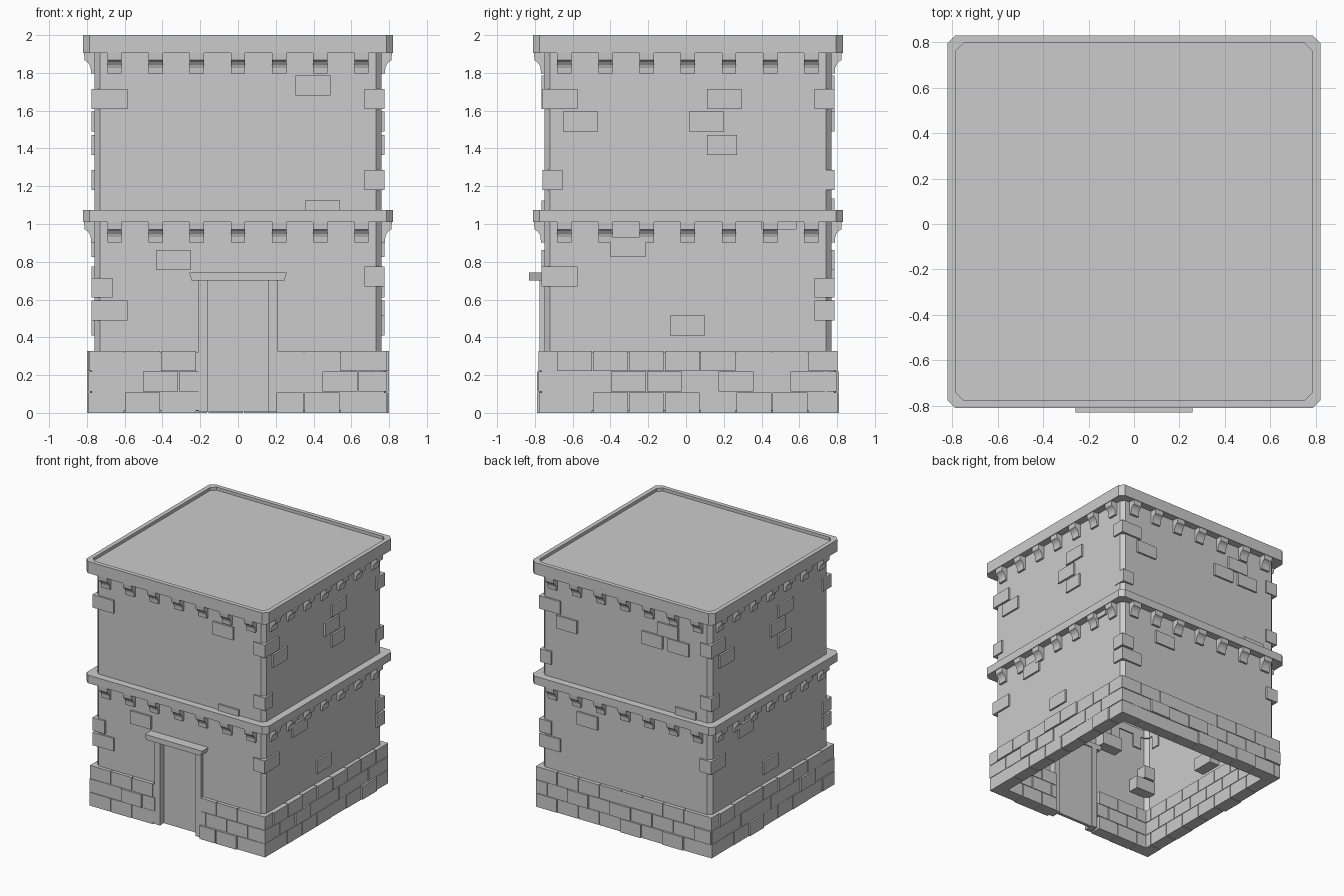
import bpy, bmesh, math, random
from mathutils import Matrix

if "Cube" in bpy.data.objects:
    bpy.data.objects.remove(bpy.data.objects["Cube"])

random.seed(4)
CY = 0.01                                   # tower axis sits slightly behind the origin


def finish(name, bm):
    bmesh.ops.recalc_face_normals(bm, faces=bm.faces)
    me = bpy.data.meshes.new(name)
    bm.to_mesh(me)
    bm.free()
    ob = bpy.data.objects.new(name, me)
    bpy.context.collection.objects.link(ob)
    return ob


def side(k):
    """Face frame: x along the wall, -y outward; k = front, right, back, left."""
    return Matrix.Translation((0, CY, 0)) @ Matrix.Rotation(k * math.pi / 2, 4, 'Z')


def box(bm, m, u0, u1, out0, out1, z0, z1):
    """Box given in a wall frame."""
    s = Matrix.Diagonal((u1 - u0, out1 - out0, z1 - z0, 1))
    t = Matrix.Translation(((u0 + u1) / 2, -(out0 + out1) / 2, (z0 + z1) / 2))
    bmesh.ops.create_cube(bm, size=1, matrix=m @ t @ s)


def prism(bm, m, pts, a, b, axis):
    """Extrude a profile: axis 'u' takes (out, z) points, axis 'out' takes (u, z)."""
    def vert(p, d):
        co = (d, -p[0], p[1]) if axis == 'u' else (p[0], -d, p[1])
        return bm.verts.new(m @ Matrix.Translation(co).to_translation())
    lo, hi = [vert(p, a) for p in pts], [vert(p, b) for p in pts]
    bm.faces.new(lo)
    bm.faces.new(hi[::-1])
    n = len(pts)
    for i in range(n):
        bm.faces.new((lo[i], hi[i], hi[(i + 1) % n], lo[(i + 1) % n]))


def shell(name, rows, gap=0.16, open_rows=(), loop=False, cap=False):
    """Skin chamfered square rings (radius, chamfer, z), with an optional door gap."""
    bm = bmesh.new()
    rings = []
    for r, c, z in rows:
        e = r - c
        pts = [(gap, -r), (e, -r), (r, -e), (r, e), (e, r),
               (-e, r), (-r, e), (-r, -e), (-e, -r), (-gap, -r)]
        rings.append([bm.verts.new((x, y + CY, z)) for x, y in pts])
    for i in range(len(rings) if loop else len(rings) - 1):
        a, b = rings[i], rings[(i + 1) % len(rings)]
        for j in range(10):
            if j == 9 and i in open_rows:
                continue
            k = (j + 1) % 10
            bm.faces.new((a[j], a[k], b[k], b[j]))
    if cap:
        bm.faces.new(rings[-1])
    return finish(name, bm)


# Hollow wall, open underneath, with the doorway gap
shell("tower_wall", [(0.76, 0.03, 0.01), (0.76, 0.03, 0.70), (0.76, 0.03, 1.95)], open_rows=(0,))

# Backing of the brick plinth
shell("plinth_backing", [(0.74, 0.01, 0.012), (0.783, 0.01, 0.012), (0.783, 0.01, 0.322),
                         (0.755, 0.01, 0.322)], gap=0.19, open_rows=(0, 1, 2))

# Middle ledge and roof slab with its low rim
shell("middle_ledge", [(0.75, 0.03, 1.01), (0.82, 0.035, 1.01), (0.82, 0.035, 1.075),
                       (0.75, 0.03, 1.075)], loop=True)
shell("roof_slab", [(0.75, 0.03, 1.905), (0.82, 0.035, 1.905), (0.82, 0.035, 2.0),
                    (0.785, 0.035, 2.0), (0.785, 0.035, 1.975)], cap=True)

# Curved corbels below both ledges
for name, top in (("middle_corbels", 1.012), ("roof_corbels", 1.907)):
    bm = bmesh.new()
    prof = [(0.75, top), (0.815, top), (0.812, top - 0.04), (0.797, top - 0.05),
            (0.786, top - 0.064), (0.78, top - 0.08), (0.778, top - 0.11), (0.75, top - 0.11)]
    for k in range(4):
        for i in range(-3, 4):
            u = i * 0.218
            prism(bm, side(k), prof, u - 0.038, u + 0.038, 'u')
    finish(name, bm)

# Plinth bricks in three staggered courses, deep enough to show inside
bm = bmesh.new()
LIM = 0.788
for k in range(4):
    for row in range(3):
        start = -0.79 - (0.095 if (row + (k % 2)) % 2 else 0)
        for i in range(10):
            u0, u1 = start + i * 0.19 + 0.003, start + (i + 1) * 0.19 - 0.003
            spans = [(max(u0, -LIM), min(u1, LIM))]
            if k == 0:
                spans = [(max(u0, -LIM), min(u1, -0.205)), (max(u0, 0.205), min(u1, LIM))]
            for a, b in spans:
                if b - a > 0.02:
                    out = random.choice((0.787, 0.789, 0.791, 0.80))
                    z = row * 0.11
                    box(bm, side(k), a, b, 0.69, out, z + (0.002 if row else 0), z + 0.108)
finish("plinth_bricks", bm)

# Scattered bricks poking through the walls: (along, bottom, length)
FRONT = [(0.305, 1.68, 0.185), (0.355, 1.02, 0.185), (-0.435, 0.757, 0.185),
         (-0.775, 1.61, 0.19), (-0.775, 0.61, 0.11), (-0.775, 0.49, 0.19)]
BACK = [(-0.775, 1.61, 0.19), (-0.62, 1.49, 0.185), (0.29, 1.68, 0.185), (0.15, 1.57, 0.185),
        (0.385, 1.57, 0.185), (-0.435, 0.757, 0.185), (-0.775, 0.61, 0.11),
        (-0.775, 0.49, 0.19), (-0.765, 1.18, 0.1), (0.45, 1.03, 0.185)]
SIDE = [(0.10, 1.61, 0.185), (0.005, 1.49, 0.185), (0.10, 1.365, 0.16), (-0.66, 1.49, 0.185),
        (-0.77, 1.61, 0.185), (-0.77, 1.18, 0.105), (-0.41, 0.825, 0.185), (0.39, 0.97, 0.185),
        (-0.775, 0.67, 0.19), (-0.095, 0.41, 0.185)]
bm = bmesh.new()
for k, bricks in enumerate((FRONT, SIDE, BACK, SIDE)):
    for u, z, w in bricks:
        box(bm, side(k), u, u + w, 0.67, 0.775, z, z + 0.105)
finish("scattered_bricks", bm)

# Doorway: recessed door, jambs and flared lintel
bm = bmesh.new()
box(bm, side(0), -0.17, 0.17, 0.71, 0.735, 0.005, 0.70)
finish("door", bm)
bm = bmesh.new()
for u in (-0.21, 0.16):
    box(bm, side(0), u, u + 0.05, 0.70, 0.785, 0.005, 0.70)
finish("door_jambs", bm)
bm = bmesh.new()
prism(bm, side(0), [(-0.245, 0.70), (0.245, 0.70), (0.258, 0.742), (-0.258, 0.742)],
      0.70, 0.84, 'out')
finish("door_lintel", bm)
